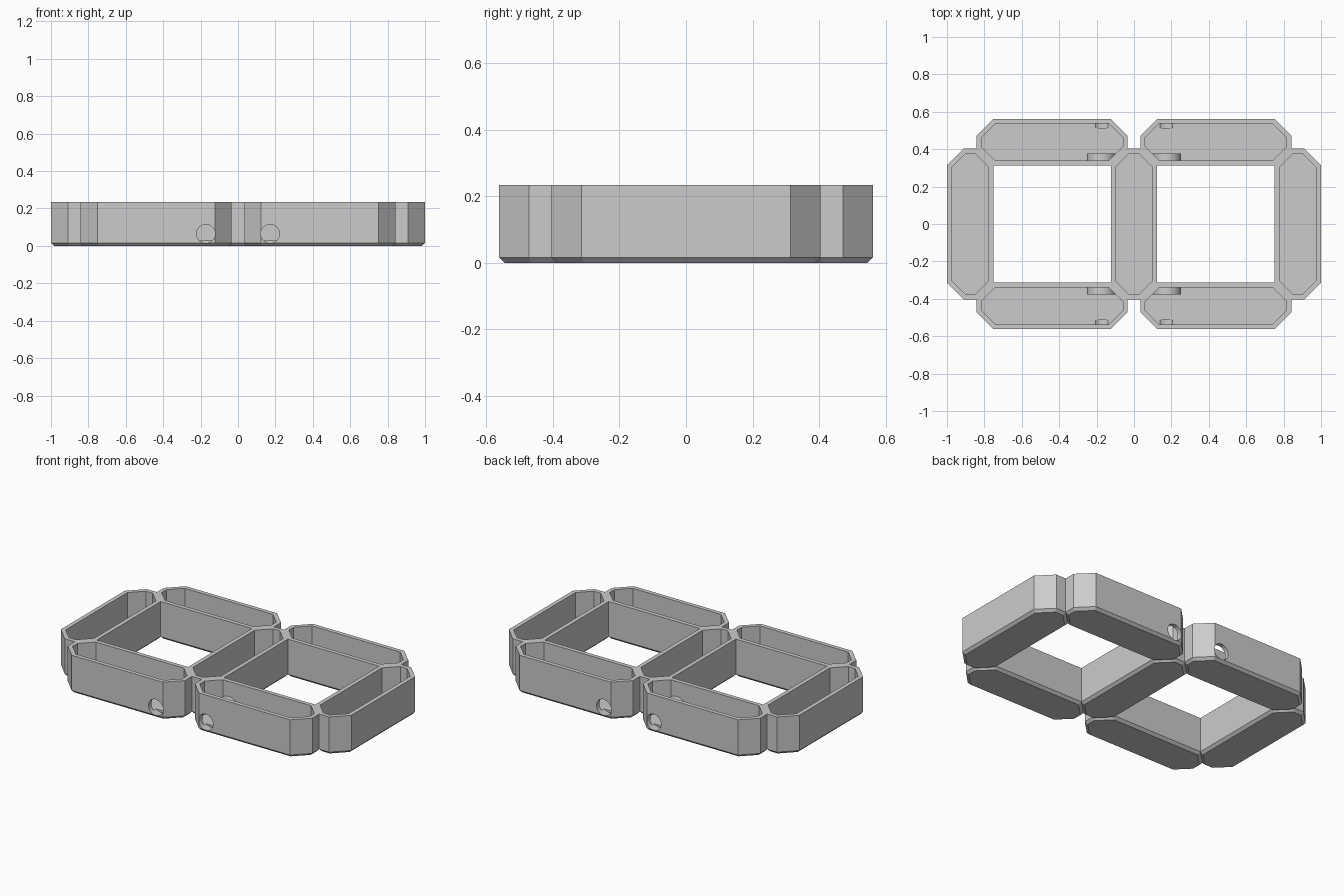
import bpy, bmesh, math
from mathutils import Matrix, Vector

cube = bpy.data.objects.get("Cube")
if cube:
    bpy.data.objects.remove(cube)

CELL, HALF_W, TIP = 0.876, 0.124, 0.034     # grid pitch, half width, half tip width
HEIGHT, WALL, FLOOR, BEVEL = 0.235, 0.026, 0.028, 0.016

grey = bpy.data.materials.new("plain_grey")
grey.use_nodes = True
grey.diffuse_color = (0.6, 0.6, 0.6, 1)
grey.node_tree.nodes["Principled BSDF"].inputs["Base Color"].default_value = grey.diffuse_color


def finish(bm, name):
    bmesh.ops.recalc_face_normals(bm, faces=bm.faces)
    mesh = bpy.data.meshes.new(name)
    bm.to_mesh(mesh)
    bm.free()
    mesh.materials.append(grey)
    obj = bpy.data.objects.new(name, mesh)
    bpy.context.collection.objects.link(obj)
    return obj


def octagon(inset):
    """Long octagon with 45 degree ends, moved inwards by inset."""
    end, side = CELL / 2 - TIP - inset, HALF_W - inset
    diagonal = CELL / 2 - inset * math.sqrt(2)
    tip, corner = diagonal - end, diagonal - side
    quarter = [(end, tip), (corner, side)]
    half = quarter + [(-x, y) for x, y in reversed(quarter)]
    return half + [(-x, -y) for x, y in half]


def tray(name, x, y, upright):
    """Open channel: bevelled base, outer wall, rim, inner wall, floor."""
    bm = bmesh.new()
    layers = [(BEVEL, 0), (0, BEVEL), (0, HEIGHT), (WALL, HEIGHT), (WALL, FLOOR)]
    rings = [[bm.verts.new((*p, z)) for p in octagon(inset)] for inset, z in layers]
    for low, high in zip(rings, rings[1:]):
        for i in range(8):
            j = (i + 1) % 8
            bm.faces.new((low[i], low[j], high[j], high[i]))
    bm.faces.new(rings[0])
    bm.faces.new(rings[-1])
    turn = Matrix.Rotation(math.pi / 2 if upright else 0, 4, 'Z')
    bm.transform(Matrix.Translation((x, y, 0)) @ turn)
    return finish(bm, name)


def cylinder(name, centre, radius, depth, axis):
    bm = bmesh.new()
    bmesh.ops.create_cone(bm, cap_ends=True, segments=32, radius1=radius,
                          radius2=radius, depth=depth)
    turn = Vector(axis).to_track_quat('Z', 'Y').to_matrix().to_4x4()
    bm.transform(Matrix.Translation(centre) @ turn)
    return finish(bm, name)


def drill(obj, centre, radius, depth, axis):
    """Cut a round hole through one wall or floor."""
    cutter = cylinder("hole_cutter", centre, radius, depth, axis)
    cutter.hide_render = True
    mod = obj.modifiers.new("hole", 'BOOLEAN')
    mod.operation, mod.solver, mod.object = 'DIFFERENCE', 'EXACT', cutter
    bpy.context.view_layer.objects.active = obj
    bpy.ops.object.modifier_apply(modifier=mod.name)
    bpy.data.objects.remove(cutter)


parts = [tray("centre_tray", 0, 0, True)]

for side, sx in (("left", 1), ("right", -1)):
    # End trays with two small holes in the outer wall
    end = tray(side + "_end_tray", sx * CELL, 0, True)
    for z in (0.08, 0.197):
        drill(end, (sx * (CELL + HALF_W), 0, z), 0.02, 0.1, (1, 0, 0))
    parts.append(end)

    for face, sy in (("front", -1), ("back", 1)):
        # Long trays with a cable hole, a floor hole and a round inner boss
        name = f"{face}_{side}"
        y = sy * CELL / 2
        long_tray = tray(name + "_tray", sx * CELL / 2, y, False)
        drill(long_tray, (sx * 0.172, y + sy * HALF_W, 0.065), 0.05, 0.1, (0, 1, 0))
        drill(long_tray, (sx * 0.172, y, 0), 0.015, 0.1, (0, 0, 1))
        inner = sy * (CELL / 2 - HALF_W + WALL)
        boss = cylinder(name + "_boss", (sx * 0.175, inner + sy * 0.013, 0.065),
                        0.076, 0.05, (0, 1, 0))
        for v in boss.data.vertices:
            v.co.z = max(v.co.z, FLOOR - 0.01)
            # Keep the hidden side of the boss inside the wall
            if abs(v.co.y) < abs(inner):
                v.co.y = inner - sy * 0.005
        parts += [long_tray, boss]

# Smooth the round surfaces, keep the flat ones crisp
bpy.ops.object.select_all(action='DESELECT')
for part in parts:
    part.select_set(True)
bpy.context.view_layer.objects.active = parts[0]
bpy.ops.object.shade_smooth_by_angle(angle=math.radians(25))
